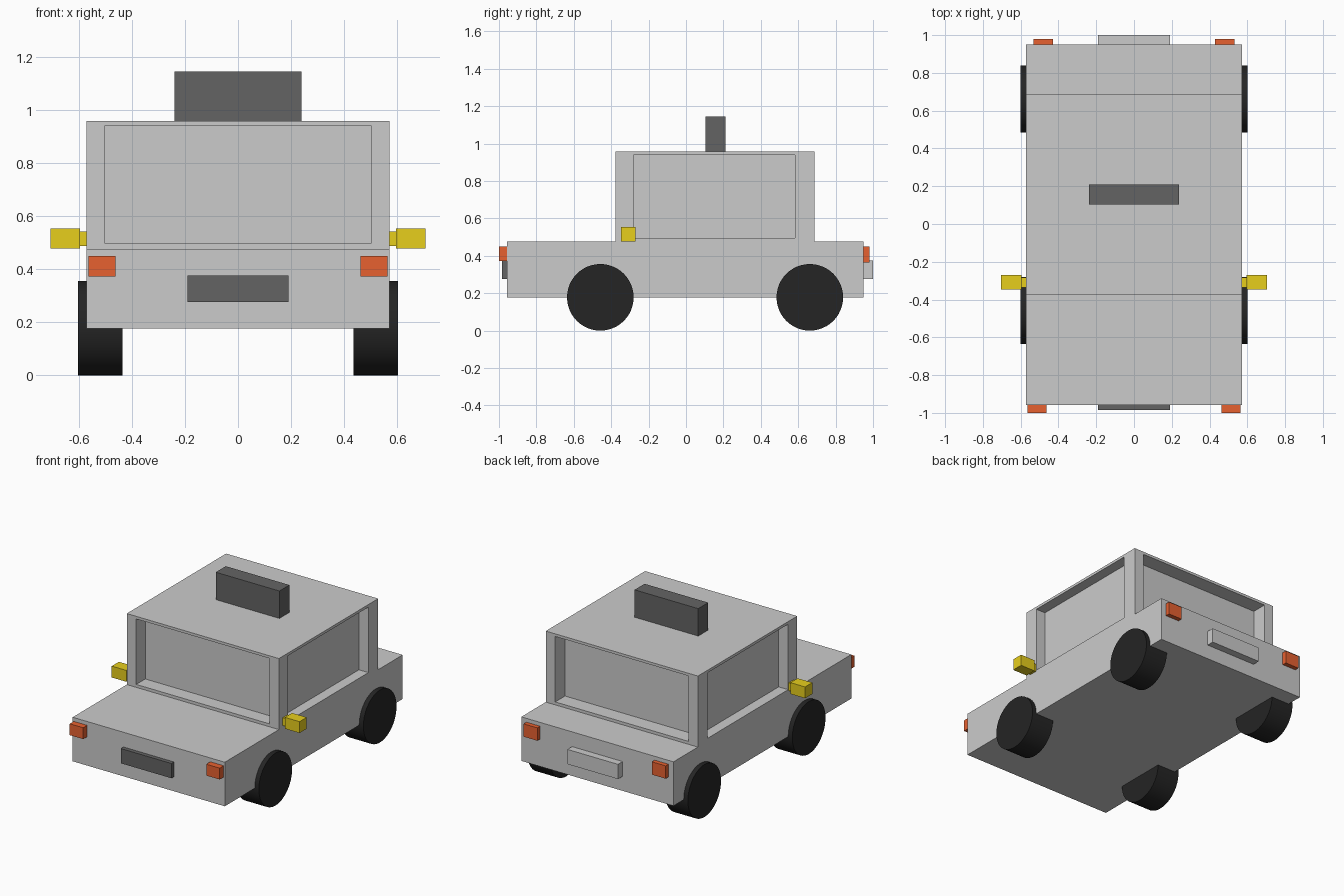
import bpy, bmesh, math
from mathutils import Vector

if "Cube" in bpy.data.objects:
    bpy.data.objects.remove(bpy.data.objects["Cube"])


def material(name, r, g, b):
    m = bpy.data.materials.new(name)
    m.diffuse_color = (r, g, b, 1)
    m.use_nodes = True
    m.node_tree.nodes["Principled BSDF"].inputs["Base Color"].default_value = m.diffuse_color
    return m


RUBBER = material("rubber", 0.018, 0.018, 0.018)
DARK = material("dark_grey", 0.127, 0.127, 0.127)
ORANGE = material("orange", 0.8, 0.12, 0.03)
YELLOW = material("yellow", 0.8, 0.62, 0.012)


def add_object(name, bm, mat=None):
    mesh = bpy.data.meshes.new(name)
    bm.to_mesh(mesh)
    bm.free()
    obj = bpy.data.objects.new(name, mesh)
    bpy.context.collection.objects.link(obj)
    if mat:
        mesh.materials.append(mat)
    return obj


def add_box(bm, lo, hi):
    verts = bmesh.ops.create_cube(bm, size=1)["verts"]
    for v in verts:
        v.co = Vector([lo[i] if v.co[i] < 0 else hi[i] for i in range(3)])


def box(name, x, y, z, mat=None):
    bm = bmesh.new()
    add_box(bm, (x[0], y[0], z[0]), (x[1], y[1], z[1]))
    return add_object(name, bm, mat)


def box_pair(name, x, y, z, mat):
    box(name + "_right", x, y, z, mat)
    box(name + "_left", (-x[1], -x[0]), y, z, mat)


def extrude(bm, face):
    return bmesh.ops.extrude_discrete_faces(bm, faces=[face])["faces"][0]


# Body: lower box, cabin raised from its top, window openings sunk into the cabin
FRONT, BACK, SIDE = -0.957, 0.95, 0.571
BELT, ROOF = 0.476, 0.958
CABIN_Y = (-0.377, 0.688)
GLASS_LO, GLASS_HI = (-0.5, -0.28, 0.496), (0.5, 0.583, 0.94)

bm = bmesh.new()
add_box(bm, (-SIDE, FRONT, 0.177), (SIDE, BACK, BELT))
for y in CABIN_Y:
    bmesh.ops.bisect_plane(bm, geom=bm.verts[:] + bm.edges[:] + bm.faces[:],
                           plane_co=(0, y, 0), plane_no=(0, 1, 0))
bm.normal_update()
cabin_base = next(f for f in bm.faces if f.normal.z > 0.9
                  and CABIN_Y[0] < f.calc_center_median().y < CABIN_Y[1])
for v in extrude(bm, cabin_base).verts:
    v.co.z = ROOF
bm.normal_update()
walls = [f for f in bm.faces
         if f.calc_center_median().z > BELT + 0.1 and abs(f.normal.z) < 0.5]
for wall in walls:
    depth_axis = 0 if abs(wall.normal.x) > 0.5 else 1
    opening = extrude(bm, wall)
    for v in opening.verts:
        for i in range(3):
            if i != depth_axis:
                v.co[i] = min(max(v.co[i], GLASS_LO[i]), GLASS_HI[i])
    glass = extrude(bm, opening)
    for v in glass.verts:
        i = depth_axis
        v.co[i] = min(max(v.co[i], GLASS_LO[i]), GLASS_HI[i])
bm.normal_update()
add_object("body", bm)

# Roof sign
box("roof_sign", (-0.239, 0.239), (0.103, 0.21), (ROOF, 1.144), DARK)

# Front and back plates
box("front_plate", (-0.19, 0.19), (-0.985, FRONT), (0.276, 0.376), DARK)
box("back_plate", (-0.19, 0.19), (BACK, 1.0), (0.276, 0.376))

# Lights
box_pair("headlight", (0.462, 0.563), (-1.0, FRONT), (0.373, 0.45), ORANGE)
box_pair("tail_light", (0.43, 0.533), (BACK, 0.98), (0.363, 0.45), ORANGE)

# Side mirrors on short arms
box_pair("mirror_arm", (SIDE, 0.595), (-0.337, -0.283), (0.488, 0.541), YELLOW)
box_pair("mirror", (0.595, 0.705), (-0.347, -0.27), (0.477, 0.554), YELLOW)

# Wheels
RADIUS, INNER, OUTER = 0.178, 0.434, 0.602
for end, y in (("front", -0.458), ("back", 0.662)):
    for side, s in (("right", 1), ("left", -1)):
        bpy.ops.mesh.primitive_cylinder_add(
            vertices=48, radius=RADIUS, depth=OUTER - INNER,
            location=(s * (INNER + OUTER) / 2, y, RADIUS),
            rotation=(0, math.pi / 2, 0))
        wheel = bpy.context.object
        wheel.name = f"{end}_wheel_{side}"
        wheel.data.materials.append(RUBBER)
        bpy.ops.object.shade_smooth_by_angle(angle=math.radians(30))
